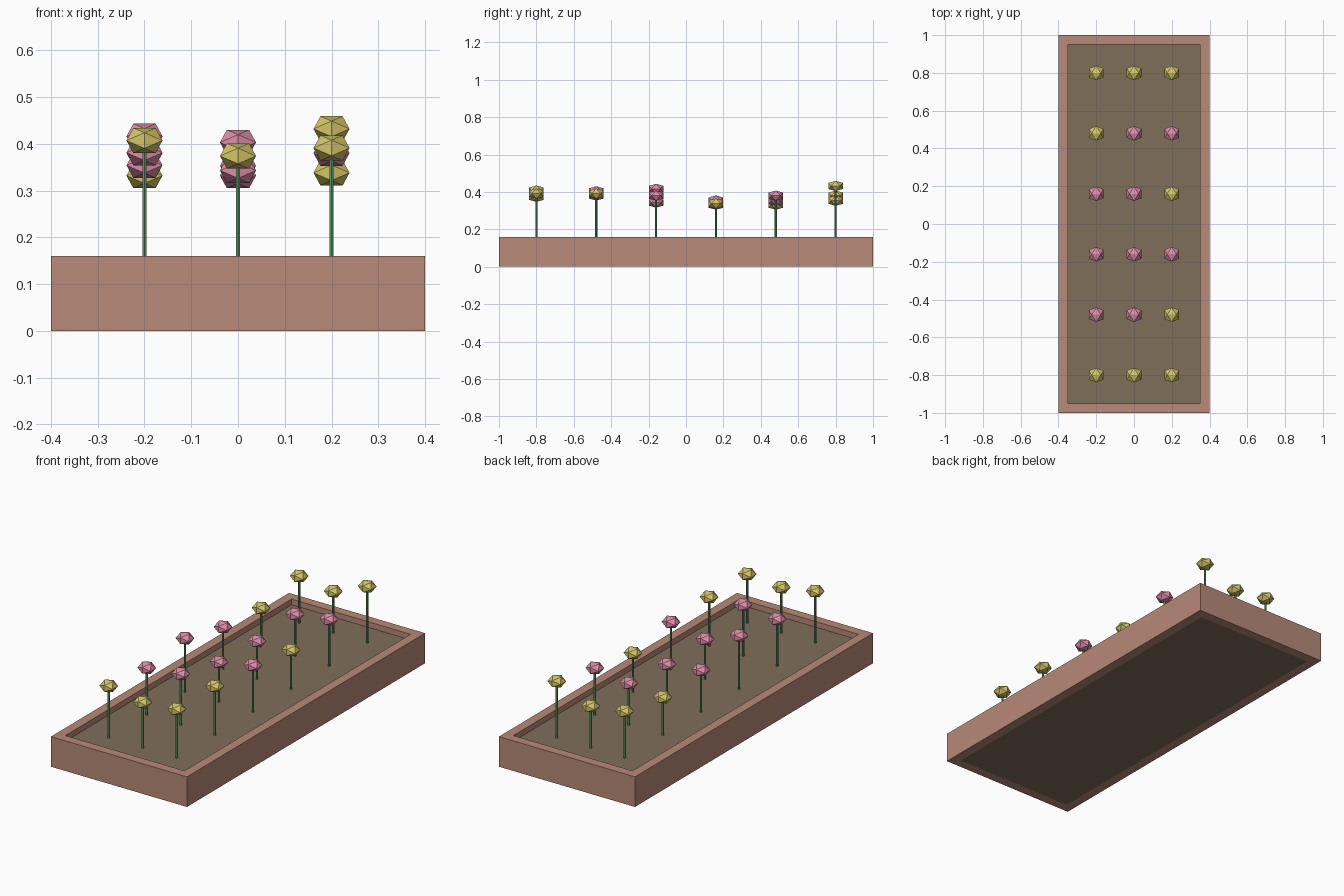
import bpy, bmesh
from mathutils import Vector

cube = bpy.data.objects.get("Cube")
if cube:
    bpy.data.objects.remove(cube, do_unlink=True)


def material(name, rgb):
    linear = [((c / 255 + 0.055) / 1.055) ** 2.4 for c in rgb] + [1]
    mat = bpy.data.materials.new(name)
    mat.use_nodes = True
    mat.diffuse_color = linear
    mat.node_tree.nodes["Principled BSDF"].inputs["Base Color"].default_value = linear
    return mat


CLAY = material("clay", (184, 138, 120))
SOIL = material("soil", (128, 110, 90))
STEM = material("stem green", (100, 155, 104))
HEADS = {"Y": material("yellow petals", (212, 198, 105)),
         "P": material("pink petals", (222, 142, 168))}


def finish(name, bm, mat):
    bmesh.ops.recalc_face_normals(bm, faces=bm.faces)
    mesh = bpy.data.meshes.new(name)
    bm.to_mesh(mesh)
    bm.free()
    mesh.materials.append(mat)
    obj = bpy.data.objects.new(name, mesh)
    bpy.context.collection.objects.link(obj)
    return obj


# Planter frame: one seamless rectangular ring
RIM, SOIL_TOP, WALL = 0.16, 0.13, 0.05
corners = [(-1, -1), (1, -1), (1, 1), (-1, 1)]
bm = bmesh.new()
loops = [[bm.verts.new((sx * (0.4 - inset), sy * (1 - inset), z)) for sx, sy in corners]
         for inset, z in ((0, 0), (0, RIM), (WALL, RIM), (WALL, 0))]
for i, lower in enumerate(loops):
    upper = loops[(i + 1) % 4]
    for j in range(4):
        k = (j + 1) % 4
        bm.faces.new((lower[j], lower[k], upper[k], upper[j]))
finish("planter_frame", bm, CLAY)

# Soil bed filling the frame
bm = bmesh.new()
bmesh.ops.create_cube(bm, size=1)
for v in bm.verts:
    v.co = Vector((v.co.x * 0.7, v.co.y * 1.9, (v.co.z + 0.5) * SOIL_TOP))
finish("soil_bed", bm, SOIL)


# Flower head: flattened icosahedron with a level top edge
def head_mesh(mat):
    bm = bmesh.new()
    gold = (1 + 5 ** 0.5) / 2
    unit = 0.0385 / gold
    for a in (-1, 1):
        for b in (-gold, gold):
            for x, y, z in ((a, 0, b), (0, b, a), (b, a, 0)):
                bm.verts.new((x * unit, y * unit, z * unit * 0.7))
    bmesh.ops.convex_hull(bm, input=bm.verts)
    return bm


# Stem: thin prism from the soil up to the head centre
def stem_mesh(length):
    bm = bmesh.new()
    bmesh.ops.create_cone(bm, cap_ends=True, segments=6, radius1=0.0055,
                          radius2=0.0055, depth=length)
    bmesh.ops.translate(bm, verts=bm.verts, vec=(0, 0, length / 2))
    return bm


# Rows from front to back: colours and head heights, right to left
ROWS = [("YYY", (0.407, 0.374, 0.391)),
        ("PPY", (0.381, 0.403, 0.391)),
        ("PPP", (0.416, 0.343, 0.380)),
        ("PPY", (0.354, 0.332, 0.338)),
        ("YPP", (0.332, 0.353, 0.380)),
        ("YYY", (0.380, 0.353, 0.432))]
for r, (colours, heights) in enumerate(ROWS):
    for c, (colour, height) in enumerate(zip(colours, heights)):
        x, y = (c - 1) * 0.2, (r - 2.5) * 0.32
        tag = f"{r + 1}_{c + 1}"
        stem = finish("stem_" + tag, stem_mesh(height - SOIL_TOP), STEM)
        stem.location = (x, y, SOIL_TOP)
        head = finish("flower_head_" + tag, head_mesh(colour), HEADS[colour])
        head.location = (x, y, height)
